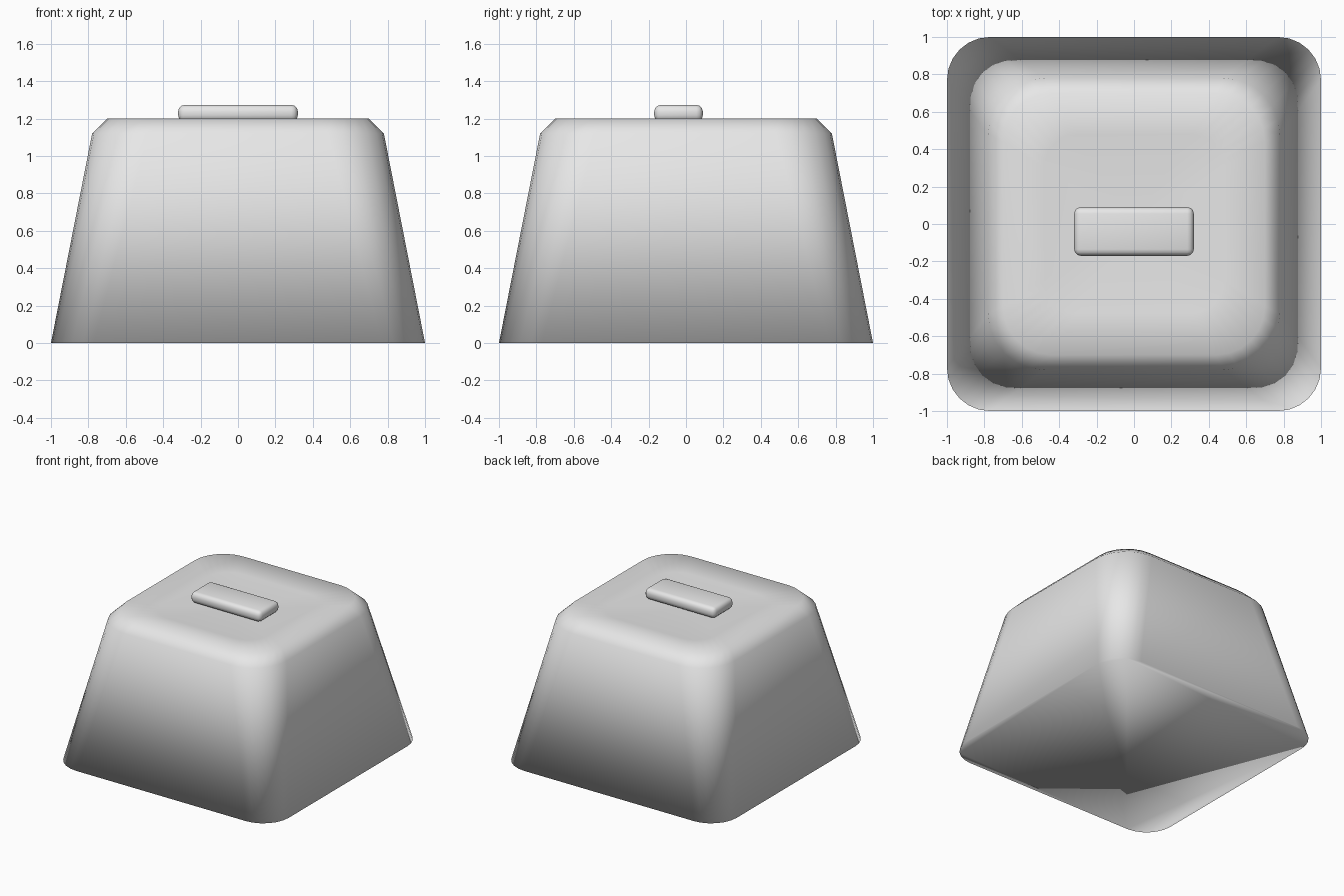
import bpy
import bmesh
import math
from mathutils import Vector

# Remove the default cube only
cube = bpy.data.objects.get("Cube")
if cube:
    bpy.data.objects.remove(cube, do_unlink=True)


def make_material(name, colour):
    mat = bpy.data.materials.new(name)
    mat.use_nodes = True
    mat.diffuse_color = colour
    mat.node_tree.nodes["Principled BSDF"].inputs["Base Color"].default_value = colour
    return mat


def add_object(name, bm, mat):
    bmesh.ops.recalc_face_normals(bm, faces=bm.faces)
    for face in bm.faces:
        face.smooth = True
    mesh = bpy.data.meshes.new(name)
    bm.to_mesh(mesh)
    bm.free()
    mesh.materials.append(mat)
    obj = bpy.data.objects.new(name, mesh)
    bpy.context.collection.objects.link(obj)
    return obj


def rounded_square(bm, half, radius, z, steps=6):
    """One ring of vertices around a square with round corners."""
    ring = []
    for corner in range(4):
        mid = math.radians(45 + 90 * corner)
        cx = math.copysign(half - radius, math.cos(mid))
        cy = math.copysign(half - radius, math.sin(mid))
        for i in range(steps + 1):
            a = math.radians(90) * (corner + i / steps)
            ring.append(bm.verts.new((cx + radius * math.cos(a),
                                      cy + radius * math.sin(a), z)))
    return ring


grey = make_material("light grey plastic", (0.8, 0.8, 0.8, 1))

# Key body: tapered wall, chamfered shoulder and shallow dished top
# (half width, corner radius, height)
sections = [(1.0, 0.23, 0.0), (0.78, 0.30, 1.12), (0.70, 0.26, 1.20),
            (0.48, 0.18, 1.178)]
bm = bmesh.new()
rings = [rounded_square(bm, *s) for s in sections]
for low, high in zip(rings, rings[1:]):
    for i in range(len(low)):
        j = (i + 1) % len(low)
        bm.faces.new((low[i], low[j], high[j], high[i]))
bm.faces.new(list(reversed(rings[0])))
centre = bm.verts.new((0, 0, 1.17))
for i in range(len(rings[-1])):
    bm.faces.new((rings[-1][i], rings[-1][(i + 1) % len(rings[-1])], centre))
add_object("key_body", bm, grey)

# Raised bar on the top
bm = bmesh.new()
bmesh.ops.create_cube(bm, size=1)
bmesh.ops.scale(bm, verts=bm.verts, vec=Vector((0.64, 0.26, 0.09)))
bmesh.ops.translate(bm, verts=bm.verts, vec=Vector((0, -0.04, 1.228)))
bar = add_object("raised_bar", bm, grey)
bevel = bar.modifiers.new("Rounded edges", "BEVEL")
bevel.width = 0.035
bevel.segments = 3
